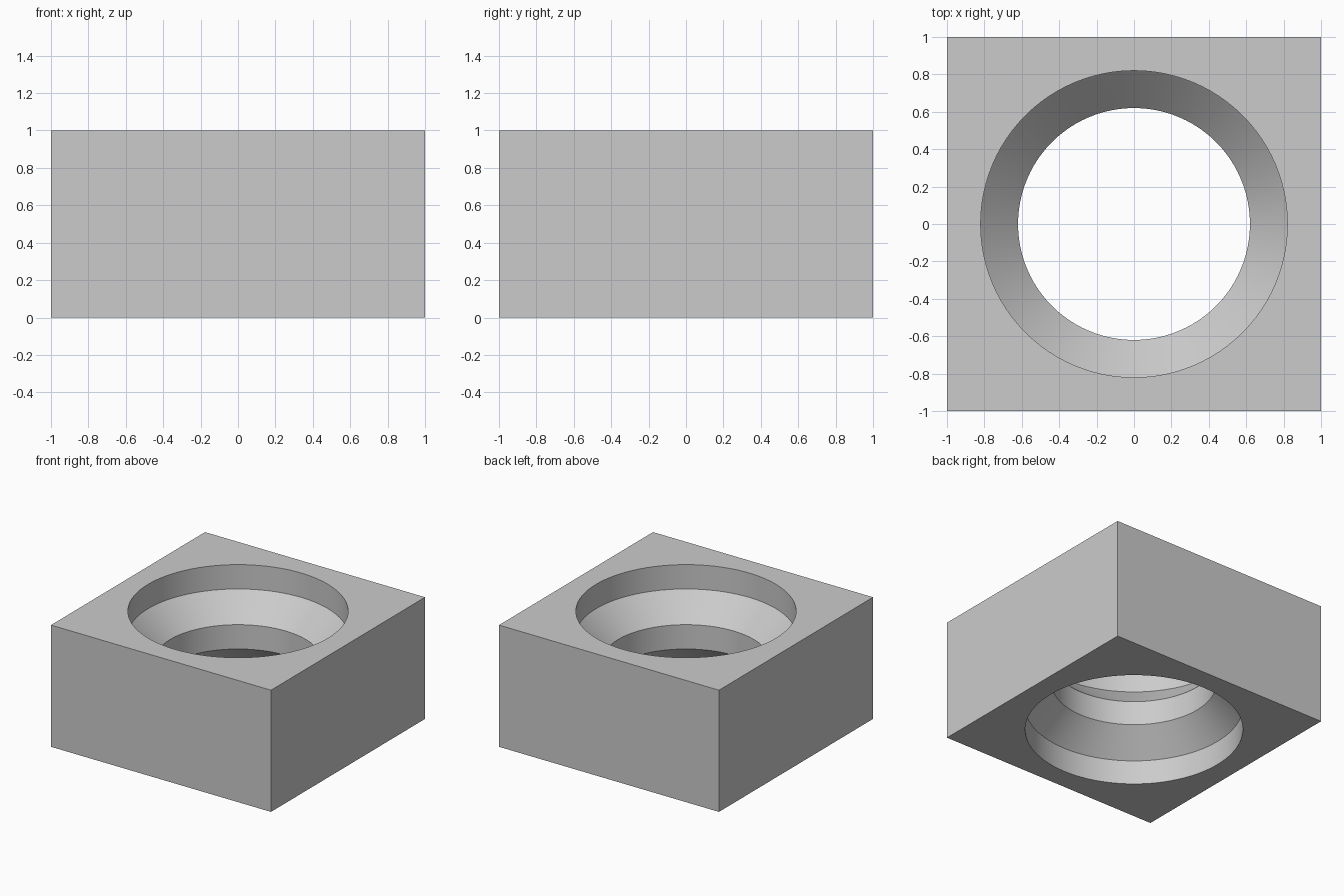
import bpy, bmesh
from math import cos, sin, pi, radians

cube = bpy.data.objects.get("Cube")
if cube:
    bpy.data.objects.remove(cube, do_unlink=True)

SEGMENTS = 96
WIDE, NARROW = 0.82, 0.62

# Light grey material
grey = bpy.data.materials.new("light_grey")
grey.use_nodes = True
colour = (0.6, 0.6, 0.6, 1)
grey.diffuse_color = colour
grey.node_tree.nodes["Principled BSDF"].inputs["Base Color"].default_value = colour

bm = bmesh.new()


def ring(z, radius=None):
    """Circle of the given radius, or the square outline if none is given."""
    verts = []
    for i in range(SEGMENTS):
        a = 2 * pi * i / SEGMENTS
        c, s = cos(a), sin(a)
        r = radius or 1 / max(abs(c), abs(s))
        verts.append(bm.verts.new((r * c, r * s, z)))
    return verts


# Waisted through-hole from top to bottom, then the square outside
hole = [(1, WIDE), (0.8, WIDE), (0.6, NARROW), (0.4, NARROW), (0.2, WIDE), (0, WIDE)]
rings = [ring(z, r) for z, r in hole] + [ring(0), ring(1)]

# Join neighbouring rings into one closed solid
for k, upper in enumerate(rings):
    lower = rings[(k + 1) % len(rings)]
    for i in range(SEGMENTS):
        j = (i + 1) % SEGMENTS
        bm.faces.new((upper[i], upper[j], lower[j], lower[i]))
bmesh.ops.recalc_face_normals(bm, faces=bm.faces)

mesh = bpy.data.meshes.new("bored_block")
bm.to_mesh(mesh)
bm.free()
mesh.materials.append(grey)
block = bpy.data.objects.new("bored_block", mesh)
bpy.context.collection.objects.link(block)

# Smooth bore with crisp rims
bpy.ops.object.select_all(action="DESELECT")
block.select_set(True)
bpy.context.view_layer.objects.active = block
bpy.ops.object.shade_smooth_by_angle(angle=radians(30))
